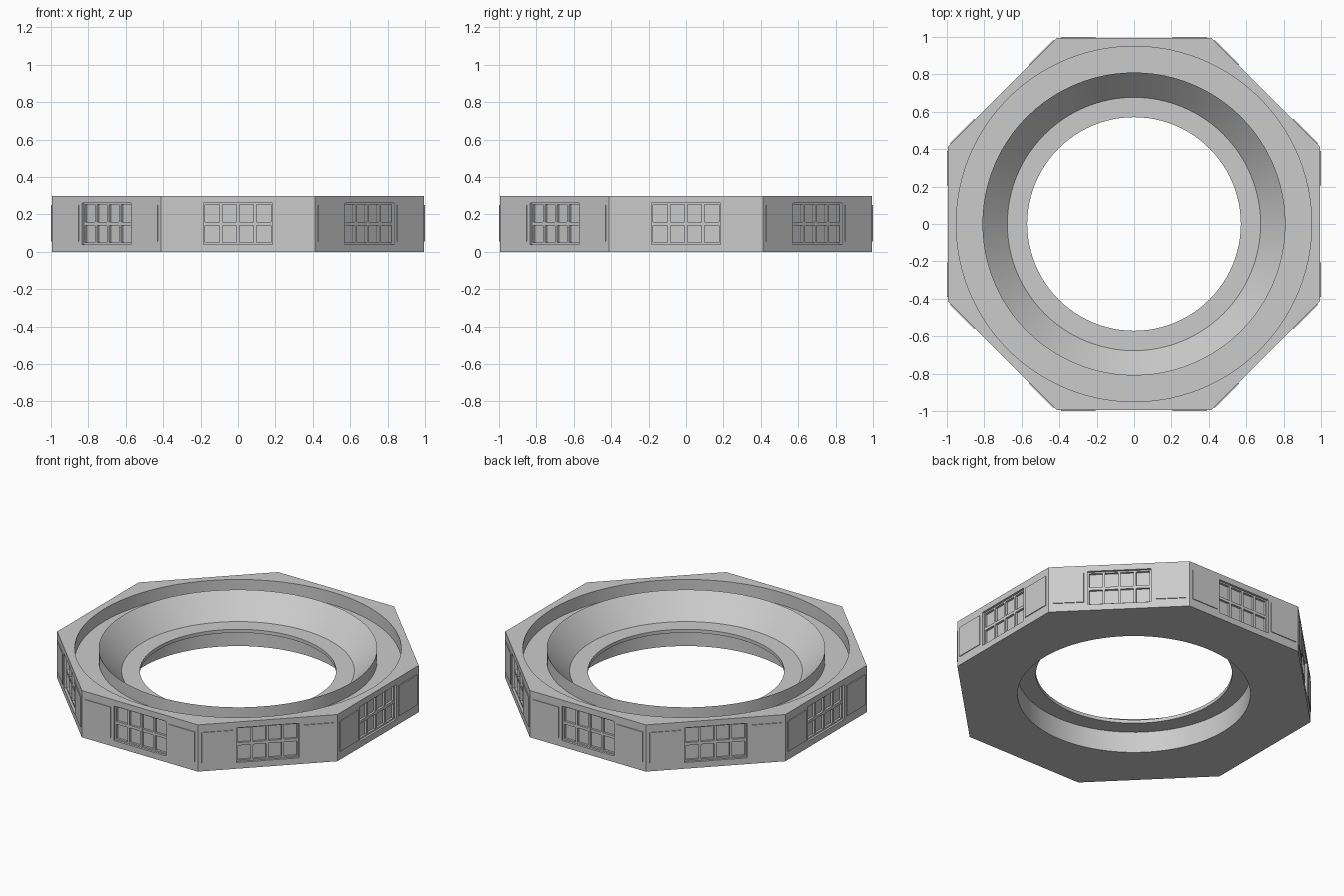
import bpy, bmesh, math
from mathutils import Vector

if "Cube" in bpy.data.objects:
    bpy.data.objects.remove(bpy.data.objects["Cube"])

AP = 0.995      # distance from centre to each flat side
H = 0.30        # total height
N = 96          # segments round the ring
HALF = AP * math.tan(math.pi / 8)

grey = bpy.data.materials.new("light_grey")
grey.diffuse_color = (0.6, 0.6, 0.6, 1)
grey.use_nodes = True
grey.node_tree.nodes["Principled BSDF"].inputs["Base Color"].default_value = grey.diffuse_color


def add_object(name, bm, smooth=False):
    mesh = bpy.data.meshes.new(name)
    bm.to_mesh(mesh)
    bm.free()
    mesh.materials.append(grey)
    ob = bpy.data.objects.new(name, mesh)
    bpy.context.collection.objects.link(ob)
    if smooth:
        bpy.ops.object.select_all(action='DESELECT')
        ob.select_set(True)
        bpy.context.view_layer.objects.active = ob
        bpy.ops.object.shade_smooth_by_angle(angle=math.radians(30))
    return ob


def octagon_radius(a):
    step = math.pi / 4
    return AP / math.cos((a + step / 2) % step - step / 2)


# Ring body: octagonal outer edge, groove, sloped bowl, thin lip, underside recess
profile = [(None, H), (0.95, H), (0.95, 0.22), (0.81, 0.22), (0.81, H),
           (0.677, 0.157), (0.571, 0.157), (0.571, 0.135),
           (0.677, 0.135), (0.677, 0), (None, 0)]
bm = bmesh.new()
rings = []
for r, z in profile:
    ring = []
    for k in range(N):
        a = 2 * math.pi * k / N
        rad = r if r else octagon_radius(a)
        ring.append(bm.verts.new((rad * math.cos(a), rad * math.sin(a), z)))
    rings.append(ring)
for p, q in zip(rings, rings[1:]):
    for k in range(N):
        j = (k + 1) % N
        bm.faces.new((p[k], p[j], q[j], q[k]))
add_object("ring_body", bm, smooth=True)


def side_point(i, t, z, d):
    """Point on side i: t along the wall, z up, d outward from the wall."""
    a = i * math.pi / 4
    n = Vector((math.cos(a), math.sin(a), 0))
    s = Vector((-math.sin(a), math.cos(a), 0))
    return n * (AP + d) + s * t + Vector((0, 0, z))


def rect(bm, i, t0, t1, z0, z1, d):
    return [bm.verts.new(side_point(i, t, z, d))
            for t, z in ((t0, z0), (t1, z0), (t1, z1), (t0, z1))]


def bridge(bm, p, q):
    for k in range(4):
        j = (k + 1) % 4
        bm.faces.new((p[k], p[j], q[j], q[k]))


def box(bm, i, t0, t1, z0, z1, d0, d1):
    back = rect(bm, i, t0, t1, z0, z1, d0)
    front = rect(bm, i, t0, t1, z0, z1, d1)
    bridge(bm, back, front)
    bm.faces.new(front)
    bm.faces.new(back[::-1])


W, Z0, Z1, DEPTH = 0.185, 0.04, 0.262, -0.028
ZM = (Z0 + Z1) / 2
walls, bars, panels = bmesh.new(), bmesh.new(), bmesh.new()
for i in range(8):
    # Wall with a recessed window opening
    outer = rect(walls, i, -HALF, HALF, 0, H, 0)
    hole = rect(walls, i, -W, W, Z0, Z1, 0)
    inner = rect(walls, i, -W, W, Z0, Z1, DEPTH)
    bridge(walls, outer, hole)
    bridge(walls, hole, inner)
    walls.faces.new(inner)

    # Window frame, mullions and crossbar
    f, b = 0.009, -0.014
    for s in (-W, W - f):
        box(bars, i, s, s + f, Z0, Z1, DEPTH, b)
    for z, h in ((Z0, f), (ZM - 0.009, 0.018), (Z1 - f, f)):
        box(bars, i, -W + f, W - f, z, z + h, DEPTH, b)
    for t in (-0.091, 0, 0.091):
        box(bars, i, t - 0.007, t + 0.007, Z0 + f, Z1 - f, DEPTH, b + 0.001)

    # Thin raised panels either side of the window
    for t0, t1 in ((-0.39, -0.206), (0.206, 0.39)):
        box(panels, i, t0, t1, 0.055, 0.25, 0, 0.005)

add_object("outer_walls", walls)
add_object("window_bars", bars)
add_object("wall_panels", panels)
